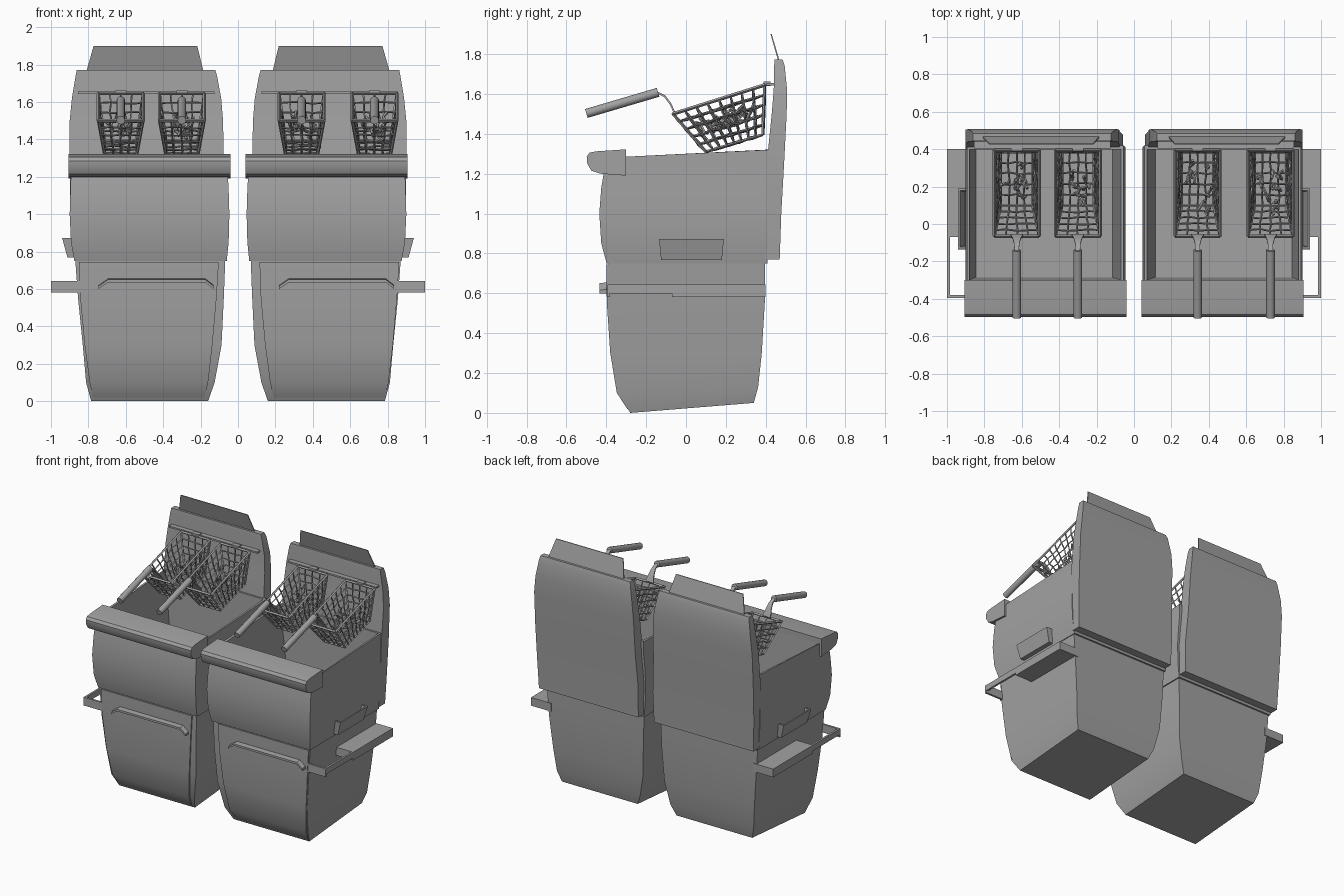
import bpy
import bmesh
import math
import random
from mathutils import Vector

random.seed(4)
if "Cube" in bpy.data.objects:
    bpy.data.objects.remove(bpy.data.objects["Cube"])

GREY = (0.36, 0.36, 0.36, 1)
steel = bpy.data.materials.new("grey_steel")
steel.use_nodes = True
steel.diffuse_color = GREY
steel.node_tree.nodes["Principled BSDF"].inputs["Base Color"].default_value = GREY


def finish(name, bm, angle=32):
    bmesh.ops.recalc_face_normals(bm, faces=bm.faces)
    mesh = bpy.data.meshes.new(name)
    bm.to_mesh(mesh)
    bm.free()
    mesh.materials.append(steel)
    obj = bpy.data.objects.new(name, mesh)
    bpy.context.collection.objects.link(obj)
    bpy.ops.object.select_all(action='DESELECT')
    obj.select_set(True)
    bpy.context.view_layer.objects.active = obj
    bpy.ops.object.shade_smooth_by_angle(angle=math.radians(angle))
    return obj


def rect(z, x0, x1, y0, y1, z_back=None):
    """Four-point section; the back edge may sit at another height."""
    zb = z if z_back is None else z_back
    return [(x0, y0, z), (x1, y0, z), (x1, y1, zb), (x0, y1, zb)]


def loft(name, rings, side=1, shift=0):
    """Skin through the sections and cap both ends."""
    bm = bmesh.new()
    rows = [[bm.verts.new((x * side + shift, y, z)) for x, y, z in r] for r in rings]
    n = len(rows[0])
    for a, b in zip(rows, rows[1:]):
        for i in range(n):
            j = (i + 1) % n
            bm.faces.new((a[i], a[j], b[j], b[i]))
    bm.faces.new(rows[0])
    bm.faces.new(rows[-1])
    return finish(name, bm)


def box(name, x0, x1, y0, y1, z0, z1, side=1, shift=0):
    return loft(name, [rect(z0, x0, x1, y0, y1), rect(z1, x0, x1, y0, y1)], side, shift)


def tube(bm, points, radius, sides=4):
    for p, q in zip(points, points[1:]):
        p, q = Vector(p), Vector(q)
        turn = (q - p).to_track_quat('Z', 'Y').to_matrix().to_4x4()
        turn.translation = (p + q) / 2
        bmesh.ops.create_cone(bm, cap_ends=True, segments=sides, radius1=radius,
                              radius2=radius, depth=(q - p).length, matrix=turn)


def wire_patch(bm, a, b, c, d, nu, nv):
    """Slightly uneven wire grid on the patch a-b (top edge), d-c (bottom edge)."""
    grid = []
    for i in range(nu + 1):
        u = i / nu
        col = []
        for j in range(nv + 1):
            p = a.lerp(b, u).lerp(d.lerp(c, u), j / nv)
            if 0 < i < nu and 0 < j < nv:
                p = p + Vector([random.uniform(-0.006, 0.006) for _ in range(3)])
            col.append(p)
        grid.append(col)
    for col in grid:
        tube(bm, col, 0.005)
    for row in zip(*grid):
        tube(bm, row, 0.005)


def basket(prefix, cx):
    def corner(half, y, z):
        return [Vector((cx + s * half, y, z)) for s in (-1, 1)]
    tf, tb = corner(0.12, -0.065, 1.5), corner(0.12, 0.395, 1.645)
    bf, bb = corner(0.085, 0.1, 1.31), corner(0.085, 0.385, 1.395)
    bm = bmesh.new()
    for k in (0, 1):
        wire_patch(bm, tf[k], tb[k], bb[k], bf[k], 8, 5)
    wire_patch(bm, tf[0], tf[1], bf[1], bf[0], 4, 5)
    wire_patch(bm, tb[0], tb[1], bb[1], bb[0], 4, 5)
    wire_patch(bm, bf[0], bf[1], bb[1], bb[0], 4, 5)
    # heavier rim and corner rods
    tube(bm, [tf[0], tf[1], tb[1], tb[0], tf[0]], 0.009)
    tube(bm, [bf[0], bf[1], bb[1], bb[0], bf[0]], 0.007)
    for k in (0, 1):
        tube(bm, [tf[k], bf[k]], 0.008)
        tube(bm, [tb[k], bb[k]], 0.008)
    finish(prefix + "_basket_wire", bm)

    # loose curled strips lying in the basket
    bm = bmesh.new()
    for _ in range(9):
        y = random.uniform(0.08, 0.32)
        p = Vector((cx + random.uniform(-0.06, 0.06), y, 1.37 + 0.3 * y))
        path = [p]
        for _ in range(4):
            p = p + Vector((random.uniform(-0.02, 0.02), random.uniform(-0.03, 0.03),
                            random.uniform(0, 0.03)))
            path.append(p)
        tube(bm, path, 0.008, 5)
    finish(prefix + "_basket_strips", bm)

    # grip, tapered neck and hanging tab
    bm = bmesh.new()
    tube(bm, [(cx, -0.5, 1.502), (cx, -0.14, 1.608)], 0.023, 12)
    finish(prefix + "_basket_grip", bm, 40)
    neck = [(0.012, -0.15, 1.605), (0.014, -0.11, 1.585), (0.022, -0.08, 1.545),
            (0.034, -0.06, 1.5)]
    loft(prefix + "_basket_neck", [[(cx - w, y, z), (cx + w, y, z),
         (cx + w, y + 0.006, z + 0.008), (cx - w, y + 0.006, z + 0.008)] for w, y, z in neck])
    box(prefix + "_basket_tab", cx - 0.03, cx + 0.03, 0.39, 0.425, 1.64, 1.662)


def fryer(prefix, side, door_shift, basket_xs):
    # lower cabinet, tapering to a sloped base
    loft(prefix + "_lower_cabinet", [
        rect(0.0, 0.16, 0.785, -0.28, 0.34, 0.05),
        rect(0.1, 0.125, 0.812, -0.335, 0.362, 0.13),
        rect(0.3, 0.088, 0.83, -0.37, 0.38),
        rect(0.55, 0.076, 0.855, -0.388, 0.395),
        rect(0.755, 0.068, 0.87, -0.39, 0.397)], side)
    # swelling upper cabinet with an open vat
    loft(prefix + "_upper_cabinet", [
        rect(0.75, 0.06, 0.875, -0.398, 0.41),
        rect(0.85, 0.05, 0.893, -0.425, 0.41),
        rect(1.0, 0.046, 0.9, -0.435, 0.41),
        rect(1.13, 0.05, 0.896, -0.425, 0.415),
        rect(1.22, 0.055, 0.893, -0.41, 0.42),
        rect(1.28, 0.055, 0.893, -0.4, 0.42, 1.32),
        rect(1.28, 0.07, 0.88, -0.3, 0.398, 1.32),
        rect(0.92, 0.115, 0.845, -0.285, 0.398)], side)
    # rolled front ledge
    ledge = [(-0.3, 1.19), (-0.43, 1.2), (-0.475, 1.215), (-0.495, 1.25), (-0.498, 1.285),
             (-0.485, 1.305), (-0.45, 1.312), (-0.3, 1.322)]
    loft(prefix + "_front_ledge", [[(x, y, z) for y, z in ledge] for x in (0.04, 0.907)], side)
    # curved back panel, tilted top flap and hanging rail
    loft(prefix + "_back_panel", [
        rect(0.77, 0.065, 0.885, 0.4, 0.47),
        rect(1.0, 0.06, 0.895, 0.4, 0.478),
        rect(1.25, 0.075, 0.9, 0.405, 0.492),
        rect(1.5, 0.08, 0.9, 0.43, 0.505),
        rect(1.62, 0.09, 0.888, 0.44, 0.507),
        rect(1.74, 0.112, 0.868, 0.442, 0.495),
        rect(1.772, 0.122, 0.862, 0.445, 0.485)], side)
    loft(prefix + "_top_flap", [rect(1.765, 0.185, 0.81, 0.462, 0.47),
                                rect(1.9, 0.218, 0.772, 0.424, 0.43)], side)
    box(prefix + "_hanging_rail", 0.125, 0.855, 0.405, 0.445, 1.643, 1.655, side)
    # door following the cabinet front
    door = [(0.02, 0.19, 0.785, -0.295), (0.1, 0.172, 0.805, -0.347), (0.3, 0.145, 0.828, -0.38),
            (0.55, 0.122, 0.85, -0.397), (0.745, 0.115, 0.862, -0.4)]
    loft(prefix + "_door", [rect(z, x0, x1, y, y + 0.03) for z, x0, x1, y in door],
         1, door_shift)
    # door pull with dropped ends
    pull = [(0.22, 0.6), (0.27, 0.635), (0.79, 0.635), (0.835, 0.6)]
    loft(prefix + "_door_pull", [[(x, -0.435, z), (x, -0.385, z), (x, -0.385, z + 0.022),
                                  (x, -0.435, z + 0.015)] for x, z in pull], 1, door_shift)
    # outer side: scoop handle
    loft(prefix + "_side_scoop", [
        rect(0.768, 0.865, 0.912, -0.125, 0.18),
        rect(0.872, 0.865, 0.94, -0.135, 0.19),
        rect(0.872, 0.865, 0.93, -0.122, 0.178),
        rect(0.785, 0.865, 0.904, -0.115, 0.17)], side)
    # outer side: shelf and open guard rail
    box(prefix + "_side_shelf", 0.835, 1.0, -0.07, 0.4, 0.582, 0.643, side)
    box(prefix + "_guard_rail", 0.985, 1.0, -0.395, -0.07, 0.6, 0.643, side)
    box(prefix + "_guard_rail_end", 0.835, 1.0, -0.395, -0.38, 0.582, 0.643, side)
    for i, cx in enumerate(basket_xs):
        basket(f"{prefix}_{i + 1}", cx)


fryer("left_fryer", 1, 0, (0.34, 0.73))
fryer("right_fryer", -1, -0.965, (-0.627, -0.3))
